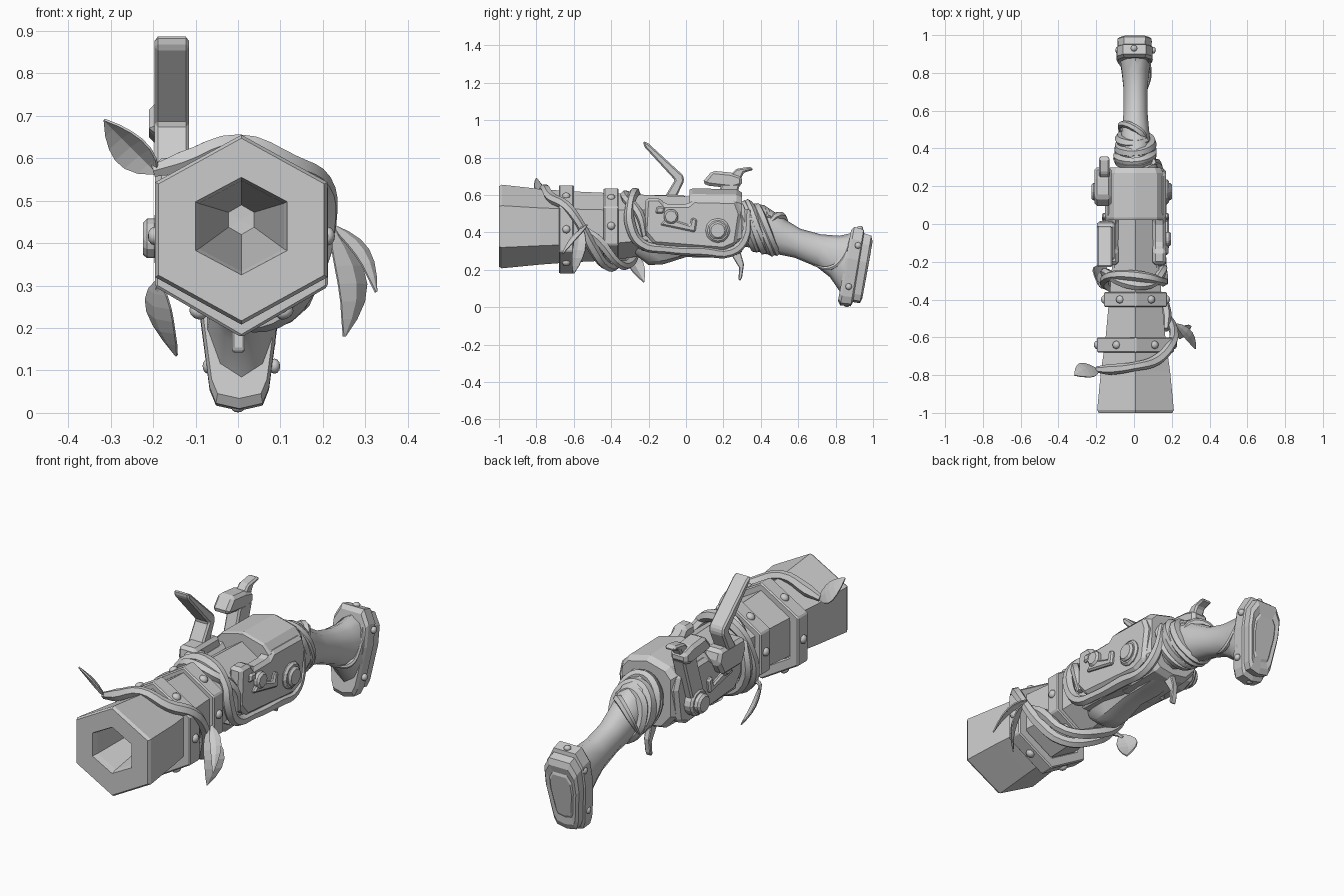
import bpy, bmesh, math
from mathutils import Vector

metal = bpy.data.materials.new("plain_grey")
metal.diffuse_color = (0.6, 0.6, 0.6, 1)
CX = 0.008  # centre line of the weapon


def add(name, verts, faces, bevel=0.0, smooth=None, thick=0.0):
    me = bpy.data.meshes.new(name)
    me.from_pydata([tuple(v) for v in verts], [], faces)
    bm = bmesh.new()
    bm.from_mesh(me)
    bmesh.ops.recalc_face_normals(bm, faces=bm.faces)
    bm.to_mesh(me)
    bm.free()
    me.materials.append(metal)
    ob = bpy.data.objects.new(name, me)
    bpy.context.collection.objects.link(ob)
    if thick:
        m = ob.modifiers.new("thick", 'SOLIDIFY')
        m.thickness, m.offset = thick, 0
    if bevel:
        m = ob.modifiers.new("bevel", 'BEVEL')
        m.width, m.segments = bevel, 1
    if smooth:
        bpy.ops.object.select_all(action='DESELECT')
        ob.select_set(True)
        bpy.context.view_layer.objects.active = ob
        bpy.ops.object.shade_smooth_by_angle(angle=math.radians(smooth))
    return ob


def loft(name, rings, closed=False, **kw):
    n, k = len(rings[0]), len(rings)
    faces = [(i * n + j, i * n + (j + 1) % n, (i + 1) % k * n + (j + 1) % n, (i + 1) % k * n + j)
             for i in range(k if closed else k - 1) for j in range(n)]
    if not closed:
        faces += [tuple(range(n)), tuple(range((k - 1) * n, k * n))]
    return add(name, [v for r in rings for v in r], faces, **kw)


def ring(top, bot, hw, n):
    # section between a top and a bottom (y, z) point
    out = []
    for i in range(n):
        a = math.tau * i / n
        t = (1 + math.cos(a)) / 2
        out.append((CX + math.sin(a) * hw, bot[0] + (top[0] - bot[0]) * t, bot[1] + (top[1] - bot[1]) * t))
    return out


def hexa(y, hw, zb, zt):
    return ring((y, zt), (y, zb), hw / 0.866, 6)


def slab(name, prof, x0, x1, bevel=0.008):
    return loft(name, [[(x0, y, z) for y, z in prof], [(x1, y, z) for y, z in prof]], bevel=bevel)


def disc(name, y, z, x0, x1, r, n=12):
    return slab(name, [(y + r * math.cos(math.tau * i / n), z + r * math.sin(math.tau * i / n))
                       for i in range(n)], x0, x1, 0.01)


def rivet(name, pos, normal, r=0.022):
    bm = bmesh.new()
    bmesh.ops.create_uvsphere(bm, u_segments=8, v_segments=6, radius=r)
    q = Vector(normal).to_track_quat('Z', 'Y')
    vs = [q @ Vector((v.co.x, v.co.y, v.co.z * 0.75)) + Vector(pos) for v in bm.verts]
    fs = [[v.index for v in f.verts] for f in bm.faces]
    bm.free()
    add(name, vs, fs, smooth=50)


def vine(name, pts, r, taper=0.6):
    cu = bpy.data.curves.new(name, 'CURVE')
    cu.dimensions, cu.bevel_depth, cu.bevel_resolution = '3D', r, 1
    cu.resolution_u, cu.use_fill_caps = 4, True
    sp = cu.splines.new('BEZIER')
    sp.bezier_points.add(len(pts) - 1)
    for i, (b, p) in enumerate(zip(sp.bezier_points, pts)):
        b.co, b.handle_left_type, b.handle_right_type = p, 'AUTO', 'AUTO'
        b.radius = taper if i in (0, len(pts) - 1) else 1 + 0.12 * math.sin(i * 2.3)
    tmp = bpy.data.objects.new(name, cu)
    bpy.context.collection.objects.link(tmp)
    me = bpy.data.meshes.new_from_object(tmp.evaluated_get(bpy.context.evaluated_depsgraph_get()))
    vs, fs = [v.co.copy() for v in me.vertices], [tuple(p.vertices) for p in me.polygons]
    bpy.data.objects.remove(tmp)
    add(name, vs, fs, smooth=40)


def leaf(name, base, tip, side, width, bend):
    base, tip, side, bend = Vector(base), Vector(tip), Vector(side).normalized(), Vector(bend)
    vs, n = [], 6
    for i in range(n + 1):
        t = i / n
        c = base.lerp(tip, t) + bend * math.sin(math.pi * t)
        w = width * (0.08 + math.sin(math.pi * t ** 0.85) * 0.92) * (t < 1) + 0.002
        fold = side.cross(tip - base).normalized() * w * 0.25
        vs += [c - side * w + fold, c, c + side * w + fold]
    fs = [(i * 3 + j, i * 3 + j + 1, i * 3 + j + 4, i * 3 + j + 3) for i in range(n) for j in (0, 1)]
    add(name, vs, fs, thick=0.006)


# Barrel: flared hexagon with a tapering bore
loft("barrel", [hexa(-0.78, 0.183, 0.228, 0.632), hexa(-0.985, 0.203, 0.208, 0.655), hexa(-1, 0.195, 0.217, 0.647),
                hexa(-1, 0.108, 0.325, 0.555), hexa(-0.97, 0.1, 0.333, 0.547), hexa(-0.45, 0.03, 0.42, 0.49),
                hexa(-0.449, 0.001, 0.45, 0.46)][::-1]
     + [hexa(-0.62, 0.16, 0.24, 0.62), hexa(-0.4, 0.14, 0.25, 0.61), hexa(-0.2, 0.122, 0.28, 0.6), hexa(0.05, 0.11, 0.3, 0.59)])

# Barrel bands with one rivet per face
for label, y, hw, zb, zt in (("front", -0.64, 0.204, 0.178, 0.655), ("rear", -0.4, 0.166, 0.232, 0.638)):
    loft(label + "_band", [hexa(y - 0.04, hw, zb, zt), hexa(y + 0.04, hw, zb, zt),
                           hexa(y + 0.04, hw - 0.05, zb + 0.06, zt - 0.06),
                           hexa(y - 0.04, hw - 0.05, zb + 0.06, zt - 0.06)], closed=True, bevel=0.006)
    h = hexa(y, hw, zb, zt)
    for i in range(6):
        p = (Vector(h[i]) + Vector(h[(i + 1) % 6])) / 2
        rivet(label + "_band_rivet", p, p - Vector((CX, y, (zb + zt) / 2)))

# Receiver body: covers the rear of the side plates
sec = [(0, 0.635), (0.115, 0.605), (0.15, 0.565), (0.152, 0.36), (0.09, 0.29), (0, 0.275)]
sec += [(-x, z) for x, z in sec[-2:0:-1]]
loft("receiver", [[(CX + x * s, y, 0.45 + (z - 0.45) * s) for x, z in sec]
                  for y, s in ((0.02, 0.97), (0.035, 1), (0.27, 0.98), (0.3, 0.88))])
slab("receiver_core", [(-0.24, 0.3), (0.1, 0.29), (0.1, 0.53), (-0.24, 0.53)], CX - 0.12, CX + 0.12)

# Side plates with notch, boss and raised lock details
plate = [(-0.215, 0.585), (-0.225, 0.4), (-0.17, 0.335), (0.2, 0.305), (0.27, 0.335), (0.295, 0.5), (0.27, 0.57),
         (0.04, 0.575), (0.01, 0.55), (-0.11, 0.55), (-0.14, 0.585)]
for label, s in (("right", 1), ("left", -1)):
    X = lambda d: CX + s * d
    slab(label + "_plate", plate, X(0.09), X(0.162), 0.016)
    disc(label + "_boss_rim", 0.17, 0.41, X(0.15), X(0.177 if s > 0 else 0.205), 0.066)
    disc(label + "_boss", 0.17, 0.41, X(0.15), X(0.192 if s > 0 else 0.232), 0.048)
    slab(label + "_lock_bar", [(-0.14, 0.44), (0.05, 0.4), (0.06, 0.47), (0.03, 0.48), (0.02, 0.44), (-0.1, 0.48)],
         X(0.15), X(0.178))
    disc(label + "_lock_pivot", -0.08, 0.485, X(0.15), X(0.188), 0.042, 8)
    slab(label + "_lock_tab", [(-0.165, 0.5), (-0.12, 0.5), (-0.11, 0.535), (-0.155, 0.54)], X(0.15), X(0.175))

# Striker lever, pan and cock on the left
slab("lever", [(-0.228, 0.89), (-0.2, 0.875), (-0.015, 0.705), (-0.01, 0.675), (-0.055, 0.58), (-0.12, 0.58),
               (-0.06, 0.68), (-0.225, 0.86)], -0.197, -0.115)
slab("pan", [(-0.19, 0.6), (0.0, 0.6), (0.02, 0.54), (-0.02, 0.47), (-0.17, 0.47), (-0.2, 0.54)], -0.195, -0.1, 0.015)
slab("cock_post", [(0.12, 0.44), (0.22, 0.44), (0.29, 0.66), (0.19, 0.66)], -0.19, -0.12)
slab("cock_jaw", [(0.085, 0.665), (0.14, 0.73), (0.24, 0.72), (0.3, 0.7), (0.3, 0.65), (0.25, 0.635), (0.12, 0.65)],
     -0.21, -0.12, 0.015)
slab("cock_spur", [(0.23, 0.7), (0.27, 0.74), (0.345, 0.752), (0.362, 0.735), (0.31, 0.72), (0.29, 0.68)], -0.185, -0.13)

# Belly, trigger
loft("belly", [ring((y, 0.36), (y, b), w, 8) for y, b, w in
               ((-0.27, 0.28, 0.06), (-0.2, 0.225, 0.09), (-0.12, 0.23, 0.09), (0.0, 0.268, 0.075),
                (0.12, 0.265, 0.08), (0.27, 0.28, 0.07))], smooth=40)
slab("trigger", [(0.23, 0.3), (0.29, 0.3), (0.31, 0.23), (0.3, 0.16), (0.29, 0.14), (0.28, 0.15), (0.285, 0.21)],
     CX - 0.022, CX + 0.008, 0.004)

# Stock with flared end
loft("stock", [ring((a, b), (c, d), w, 10) for a, b, c, d, w in
               ((0.27, 0.57, 0.27, 0.33, 0.09), (0.42, 0.545, 0.4, 0.31, 0.085), (0.53, 0.47, 0.48, 0.285, 0.074),
                (0.61, 0.42, 0.58, 0.265, 0.066), (0.72, 0.39, 0.7, 0.215, 0.066), (0.82, 0.382, 0.77, 0.16, 0.075),
                (0.9, 0.4, 0.825, 0.08, 0.085), (0.92, 0.4, 0.85, 0.04, 0.085))], smooth=50)

# Butt cap: shield outline lofted backwards
shield = [(0, 0), (0.055, 0.03), (0.07, 0.12), (0.096, 0.6), (0.094, 0.85), (0.06, 1)]
shield += [(-x, v) for x, v in shield[:0:-1]]


def cap(top, bot, s):
    t, b = Vector(top), Vector(bot)
    return [(CX - 0.005 + x * s, *b.lerp(t, 0.5 + (v - 0.5) * s)) for x, v in shield]


loft("butt_strap", [cap((0.885, 0.425), (0.81, 0.02), 0.93), cap((0.9, 0.43), (0.825, 0.01), 1),
                    cap((0.95, 0.415), (0.88, 0.005), 1), cap((0.955, 0.41), (0.89, 0.01), 0.92)])
loft("butt_pad", [cap((0.94, 0.415), (0.88, 0.015), 0.93), cap((0.992, 0.392), (0.928, 0.012), 0.95),
                  cap((1.003, 0.38), (0.938, 0.02), 0.84), cap((0.998, 0.38), (0.933, 0.02), 0.65),
                  cap((1.004, 0.38), (0.938, 0.02), 0.58)])
for s in (1, -1):
    rivet("butt_side_rivet", (CX + s * 0.094, 0.92, 0.33), (s, 0, 0), 0.018)
    rivet("butt_side_rivet", (CX + s * 0.078, 0.87, 0.11), (s, 0, 0), 0.018)
rivet("butt_top_rivet", (0, 0.93, 0.422), (0, -0.2, 1), 0.018)
rivet("butt_low_rivet", (0, 0.86, 0.013), (0, 0, -1), 0.016)

# Vines around barrel, receiver and neck
vine("barrel_vine", [(-0.2, -0.77, 0.57), (-0.13, -0.77, 0.59), (0, -0.755, 0.635), (0.12, -0.72, 0.585), (0.195, -0.64, 0.54),
                     (0.21, -0.57, 0.45), (0.17, -0.5, 0.32), (0.09, -0.43, 0.225), (-0.02, -0.37, 0.23),
                     (-0.13, -0.33, 0.32), (-0.15, -0.29, 0.48), (-0.08, -0.27, 0.59), (0.05, -0.28, 0.605),
                     (0.14, -0.3, 0.54), (0.155, -0.3, 0.45), (0.15, -0.24, 0.34), (0.145, -0.1, 0.31),
                     (0.145, 0.1, 0.3), (0.14, 0.24, 0.295), (0.125, 0.31, 0.36), (0.1, 0.33, 0.52)], 0.027)
vine("twin_vine", [(0.17, -0.56, 0.43), (0.17, -0.47, 0.36), (0.12, -0.36, 0.235), (0, -0.3, 0.24), (-0.13, -0.27, 0.33),
                   (-0.14, -0.26, 0.5), (-0.05, -0.31, 0.59), (0.08, -0.32, 0.58), (0.15, -0.25, 0.5), (0.15, -0.22, 0.38)], 0.026)
for label, y0, dy, ph in (("first", 0.31, 0.12, 0), ("second", 0.34, 0.13, 2.4)):
    pts = []
    for i in range(23):
        a, t = ph + i * math.tau / 8, i / 22
        s = 1 - 0.12 * t
        pts.append((CX + 0.092 * s * math.sin(a), y0 + dy * t - 0.04 * math.cos(a), 0.445 - 0.04 * t + 0.122 * s * math.cos(a)))
    vine(label + "_neck_vine", pts, 0.027)
vine("neck_tendril", [(0.08, 0.42, 0.42), (0.03, 0.49, 0.49), (-0.06, 0.53, 0.44), (-0.075, 0.48, 0.34)], 0.02, 0.3)
vine("butt_tendril", [(0.055, 0.68, 0.225), (0.078, 0.77, 0.21), (0.08, 0.84, 0.27), (0.07, 0.88, 0.37)], 0.012, 0.3)
vine("low_leaf_stem", [(-0.11, -0.34, 0.29), (-0.17, -0.33, 0.31), (-0.19, -0.31, 0.29)], 0.01, 0.7)

# Leaves
leaf("left_leaf", (-0.19, -0.77, 0.565), (-0.315, -0.8, 0.69), (0.65, -0.75, 0.5), 0.052, (0, 0.02, 0))
leaf("right_leaf", (0.225, -0.56, 0.43), (0.25, -0.6, 0.18), (0.7, 0.7, 0), 0.045, (0.04, 0, 0))
leaf("right_side_leaf", (0.225, -0.53, 0.44), (0.325, -0.66, 0.285), (0.5, 0.7, 0.2), 0.025, (0.02, 0, 0.02))
leaf("low_leaf", (-0.19, -0.32, 0.31), (-0.145, -0.225, 0.135), (0.62, -0.75, -0.25), 0.048, (-0.025, 0, 0))
